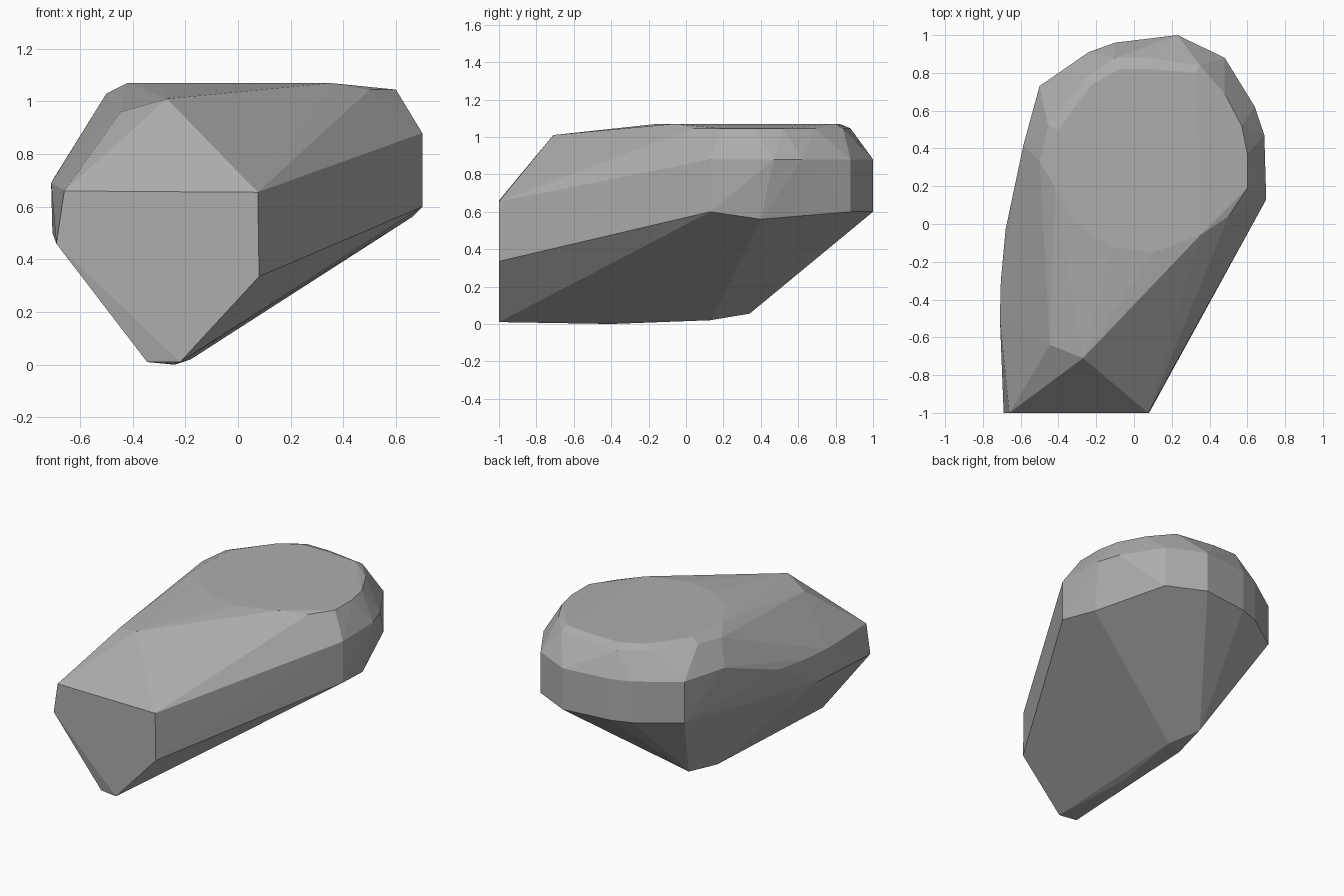
import bpy
import bmesh
from mathutils import Vector

# Remove the default cube
default_cube = bpy.data.objects.get("Cube")
if default_cube:
    bpy.data.objects.remove(default_cube, do_unlink=True)


def make_material(name, value):
    material = bpy.data.materials.new(name)
    material.use_nodes = True
    colour = (value, value, value, 1)
    material.diffuse_color = colour
    for node in material.node_tree.nodes:
        if node.type == "BSDF_PRINCIPLED":
            node.inputs["Base Color"].default_value = colour
    return material


def level(outline, height):
    """Lift a flat outline to one height."""
    return [(x, y, height) for x, y in outline]


def make_stone(name, corners, material):
    """Wrap the corner points in a flat-faced convex skin."""
    mesh = bpy.data.meshes.new(name)
    bm = bmesh.new()
    for corner in corners:
        bm.verts.new(Vector(corner))
    bmesh.ops.convex_hull(bm, input=bm.verts[:], use_existing_faces=False)
    loose = [vert for vert in bm.verts if not vert.link_faces]
    bmesh.ops.delete(bm, geom=loose, context="VERTS")
    bmesh.ops.recalc_face_normals(bm, faces=bm.faces[:])
    for face in bm.faces:
        face.smooth = False
    bm.to_mesh(mesh)
    bm.free()
    mesh.materials.append(material)
    stone = bpy.data.objects.new(name, mesh)
    bpy.context.scene.collection.objects.link(stone)
    return stone


# Upright band that wraps around the rounded back
back_band = [(.7, .13), (.48, .88), (.23, 1), (-.1, .96), (-.24, .91), (-.5, .73)]
corners = level(back_band, .6) + level(back_band, .88)
corners += level([(.69, .47), (.64, .62), (-.585, .42)], .88)
corners += [(.66, .4, .56)]

# Nearly flat top, with a slightly lower chamfer around it
top_disc = [(.35, -.06), (.1, -.15), (-.12, -.12), (-.3, 0), (-.42, .2),
            (-.4, .5), (-.22, .74), (-.08, .82), (.1, .82), (.33, .8)]
top_chamfer = [(.5, .04), (.6, .19), (.6, .37), (.57, .52), (.48, .69),
               (.35, .84), (.07, .88), (-.1, .88), (-.25, .78), (-.455, .52)]
corners += level(top_disc, 1.07) + level(top_chamfer, 1.045)
corners += [(-.5, .33, 1.03)]

# Broken front face and the peak above it
front_face = [(-.66, .66), (.075, .655), (.08, .335), (-.22, .01), (-.69, .46)]
corners += [(x, -1, z) for x, z in front_face]
corners += [(-.27, -.71, 1.01), (-.445, -.64, .96)]

# Bulging side
corners += [(-.68, -.03, .72), (-.705, -.3, .7), (-.71, -.5, .69), (-.705, -.4, .5)]

# Narrow keel underneath
corners += [(-.345, -.98, .01), (-.24, -.4, 0), (-.3, .09, .02),
            (-.18, .13, .02), (-.26, .34, .055)]

make_stone("stone", corners, make_material("stone grey", .42))
